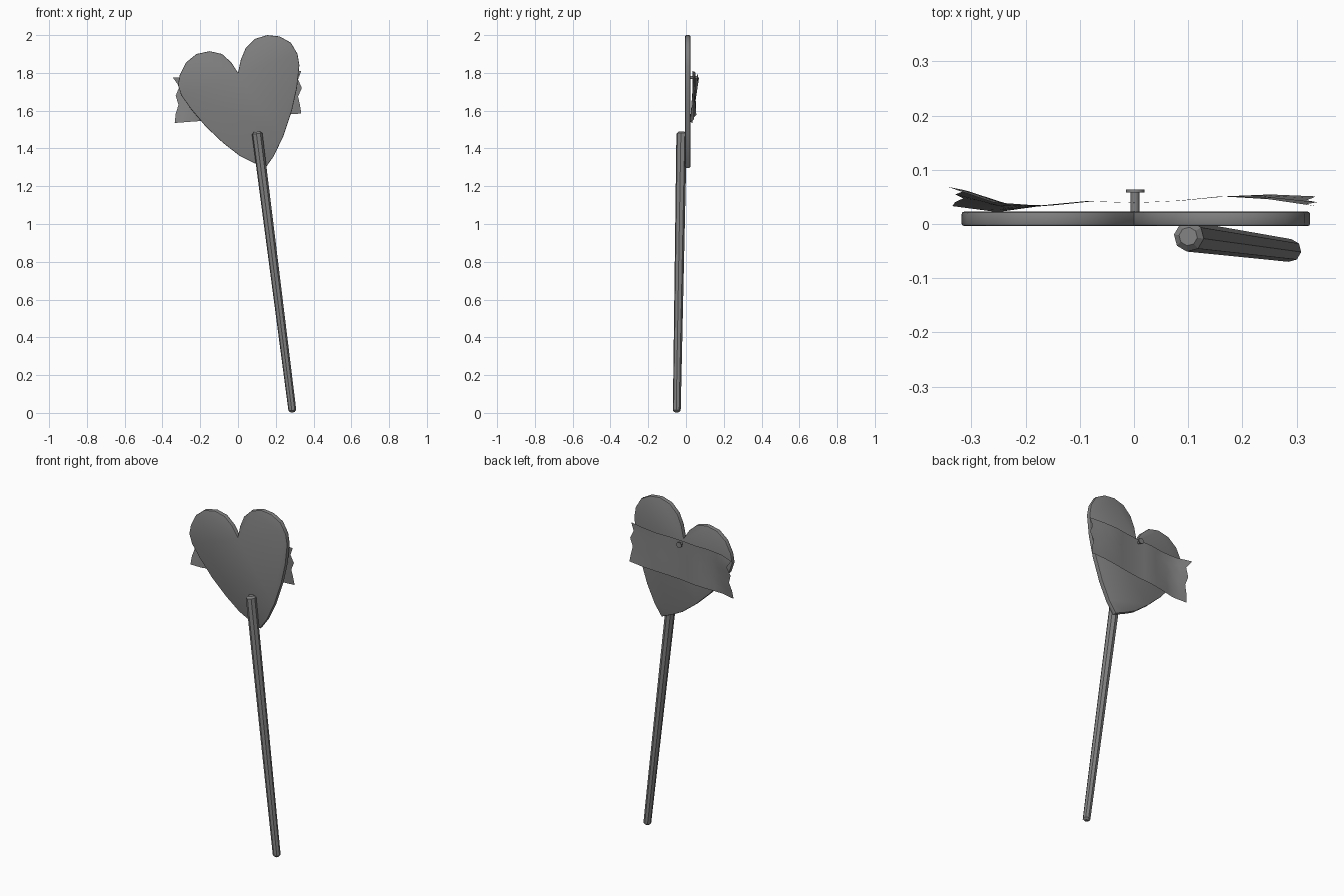
import bpy, bmesh, math
from mathutils import Vector

cube = bpy.data.objects.get("Cube")
if cube:
    bpy.data.objects.remove(cube)

grey = bpy.data.materials.new("plain_grey")
grey.use_nodes = True
colour = (0.22, 0.22, 0.22, 1)
grey.diffuse_color = colour
grey.node_tree.nodes["Principled BSDF"].inputs["Base Color"].default_value = colour


def finish(bm, name, angle=None):
    bmesh.ops.recalc_face_normals(bm, faces=bm.faces)
    mesh = bpy.data.meshes.new(name)
    bm.to_mesh(mesh)
    bm.free()
    obj = bpy.data.objects.new(name, mesh)
    bpy.context.collection.objects.link(obj)
    mesh.materials.append(grey)
    if angle:
        bpy.ops.object.select_all(action='DESELECT')
        obj.select_set(True)
        bpy.context.view_layer.objects.active = obj
        bpy.ops.object.shade_smooth_by_angle(angle=math.radians(angle))
    return obj


def rod(bm, start, end, r1, r2, sides):
    """Add a tapered rod between two points."""
    start, end = Vector(start), Vector(end)
    axis = end - start
    mat = axis.to_track_quat('Z', 'Y').to_matrix().to_4x4()
    mat.translation = (start + end) / 2
    bmesh.ops.create_cone(bm, cap_ends=True, segments=sides, radius1=r1,
                          radius2=r2, depth=axis.length, matrix=mat)


# Heart board: lopsided outline, extruded and with softened rims
outline = [(0, 1.80), (-.035, 1.855), (-.085, 1.90), (-.15, 1.915), (-.22, 1.90),
           (-.275, 1.855), (-.308, 1.79), (-.318, 1.735), (-.30, 1.68), (-.25, 1.61),
           (-.17, 1.515), (-.08, 1.43), (.01, 1.36), (.08, 1.325), (.145, 1.297),
           (.19, 1.36), (.24, 1.465), (.285, 1.60), (.312, 1.72), (.325, 1.84),
           (.315, 1.90), (.28, 1.96), (.22, 1.993), (.155, 2.0), (.09, 1.98),
           (.04, 1.93), (.015, 1.87)]
bm = bmesh.new()
face = bm.faces.new([bm.verts.new((x, -.004, z)) for x, z in outline])
back = bmesh.ops.extrude_face_region(bm, geom=[face])
bmesh.ops.translate(bm, vec=(0, .027, 0),
                    verts=[v for v in back["geom"] if isinstance(v, bmesh.types.BMVert)])
rims = [e for e in bm.edges if abs(e.verts[0].co.y - e.verts[1].co.y) < .001]
bmesh.ops.bevel(bm, geom=rims, offset=.005, segments=2, profile=.5, affect='EDGES')
finish(bm, "heart_board", 40)

# Stick: faceted, tapered, with softened ends
bm = bmesh.new()
rod(bm, (.289, -.049, .003), (.10, -.023, 1.488), .021, .028, 8)
ends = [e for e in bm.edges if any(len(f.verts) > 4 for f in e.link_faces)]
bmesh.ops.bevel(bm, geom=ends, offset=.01, segments=1, affect='EDGES')
finish(bm, "stick")

# Cloth strip behind the heart: wavy sheet with ragged ends
left_end = [-.335, -.33, -.315, -.33, -.31, -.345]
right_end = [.335, .328, .318, .338, .318, .335]
wave = [.051, .031, .034, .042, .039, .043, .051, .050, .042]
cols = 16
bm = bmesh.new()
grid = []
for j, (xl, xr) in enumerate(zip(left_end, right_end)):
    v = j / (len(left_end) - 1)
    row = []
    for i in range(cols + 1):
        u = i / cols
        k = min(int(u * 8), 7)
        y = wave[k] + (wave[k + 1] - wave[k]) * (u * 8 - k)
        y += (v - .5) * (.036 * max(0, 1 - u * 4) - .018 * max(0, u * 4 - 3))
        z = 1.535 + .05 * u + v * (.24 - .015 * u)
        row.append(bm.verts.new((xl + (xr - xl) * u, y, z)))
    grid.append(row)
for a, b in zip(grid, grid[1:]):
    for i in range(cols):
        bm.faces.new((a[i], a[i + 1], b[i + 1], b[i]))
finish(bm, "cloth_strip", 60)

# Pin holding the strip: shaft and flat head
bm = bmesh.new()
rod(bm, (.002, .015, 1.775), (.002, .060, 1.775), .008, .008, 12)
rod(bm, (.002, .058, 1.775), (.002, .064, 1.775), .017, .017, 12)
finish(bm, "pin", 40)
